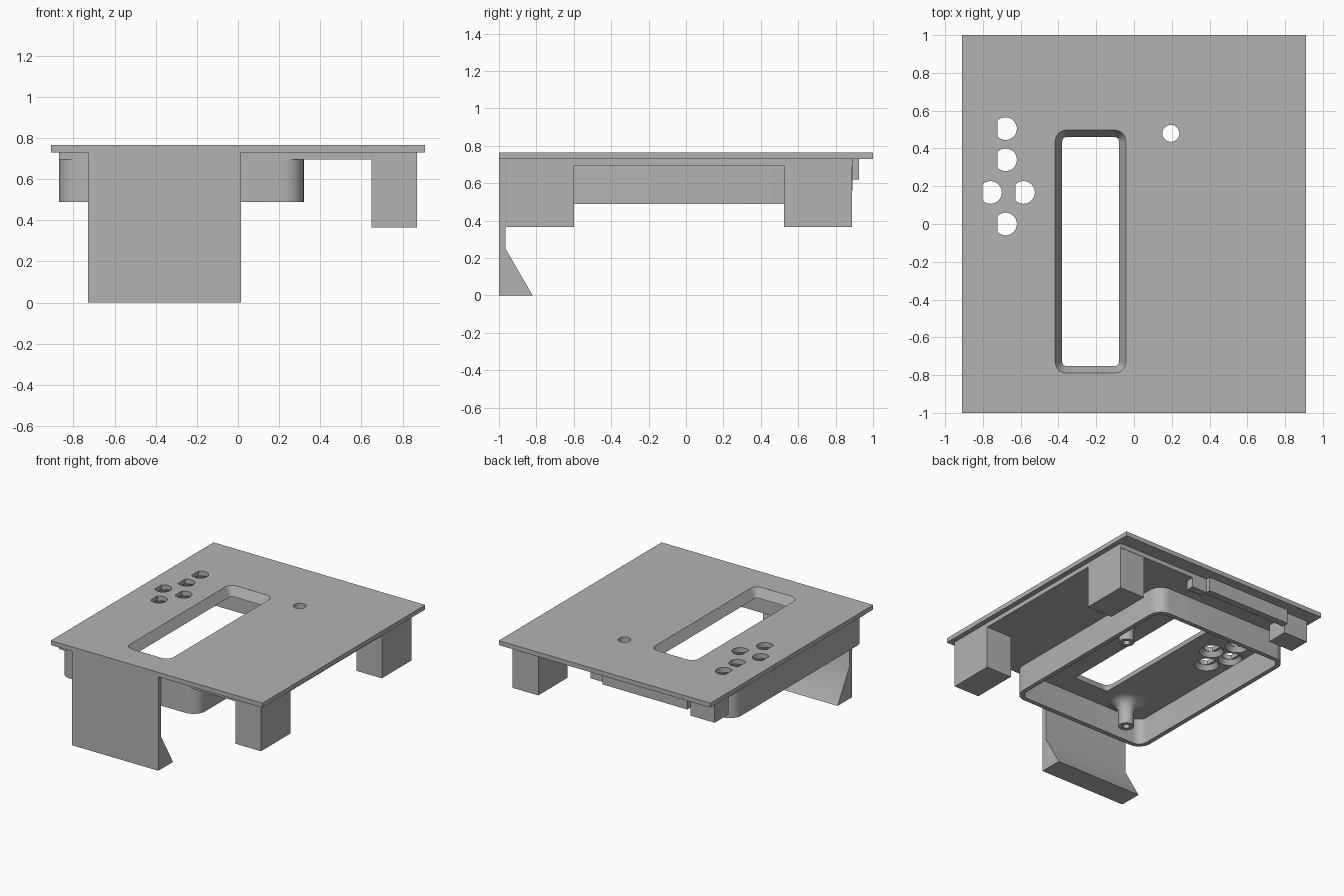
import bpy, bmesh
from math import cos, sin, pi, radians, acos

cube = bpy.data.objects.get("Cube")
if cube:
    bpy.data.objects.remove(cube, do_unlink=True)

grey = bpy.data.materials.new("light_grey")
grey.use_nodes = True
grey.diffuse_color = (0.45, 0.45, 0.45, 1)
grey.node_tree.nodes["Principled BSDF"].inputs["Base Color"].default_value = (0.45, 0.45, 0.45, 1)


def loft(name, rings, closed=False, smooth=None):
    """Skin a series of equal-length rings; cap the ends unless closed on itself."""
    bm = bmesh.new()
    loops = [[bm.verts.new(p) for p in ring] for ring in rings]
    n = len(loops[0])
    pairs = list(zip(loops, loops[1:]))
    if closed:
        pairs.append((loops[-1], loops[0]))
    else:
        bm.faces.new(loops[0])
        bm.faces.new(loops[-1])
    for a, b in pairs:
        for i in range(n):
            j = (i + 1) % n
            bm.faces.new((a[i], a[j], b[j], b[i]))
    bmesh.ops.recalc_face_normals(bm, faces=bm.faces)
    mesh = bpy.data.meshes.new(name)
    bm.to_mesh(mesh)
    bm.free()
    mesh.materials.append(grey)
    obj = bpy.data.objects.new(name, mesh)
    bpy.context.collection.objects.link(obj)
    if smooth:
        select(obj)
        bpy.ops.object.shade_smooth_by_angle(angle=radians(smooth))
    return obj


def select(obj):
    bpy.ops.object.select_all(action='DESELECT')
    obj.select_set(True)
    bpy.context.view_layer.objects.active = obj


def box(name, x0, x1, y0, y1, z0, z1):
    base = [(x0, y0), (x1, y0), (x1, y1), (x0, y1)]
    return loft(name, [[(x, y, z) for x, y in base] for z in (z0, z1)])


def rounded(x0, x1, y0, y1, r, z, steps=8):
    """Rounded rectangle ring at height z."""
    corners = [(x1 - r, y1 - r), (x0 + r, y1 - r), (x0 + r, y0 + r), (x1 - r, y0 + r)]
    return [(cx + r * cos((k + s / steps) * pi / 2), cy + r * sin((k + s / steps) * pi / 2), z)
            for k, (cx, cy) in enumerate(corners) for s in range(steps + 1)]


def circle(x, y, r, z, n=32):
    return [(x + r * cos(2 * pi * i / n), y + r * sin(2 * pi * i / n), z) for i in range(n)]


def d_shape(x, y, r, flat, z, n=24):
    """Circle with its -x side cut off by a straight edge."""
    end = acos(-flat / r)
    return [(x + r * cos(a), y + r * sin(a), z)
            for a in (-end + 2 * end * i / n for i in range(n + 1))]


def cut(targets, cutter):
    for t in targets:
        mod = t.modifiers.new("cut", 'BOOLEAN')
        mod.operation = 'DIFFERENCE'
        mod.solver = 'EXACT'
        mod.object = cutter
        select(t)
        bpy.ops.object.modifier_apply(modifier=mod.name)
    bpy.data.objects.remove(cutter, do_unlink=True)


TOP, MID, LOW = 0.765, 0.73, 0.695

# Cover plate: wide top sheet with a smaller layer beneath
top_plate = box("top_plate", -0.91, 0.91, -1, 1, MID, TOP)
inner_plate = box("inner_plate", -0.87, 0.87, -0.96, 0.89, LOW, MID)
plates = [top_plate, inner_plate]

# Sloped-edge window; the ring grows steadily past both faces
def window_ring(z):
    g = 0.037 * (z - LOW) / (TOP - LOW)
    return rounded(-0.38 - g, -0.08 + g, -0.752 - g, 0.46 + g, 0.022 + g, z)

cut(plates, loft("window_cutter", [window_ring(LOW - 0.02), window_ring(TOP + 0.02)]))

# Round indicator hole
cut(plates, loft("hole_cutter", [circle(0.195, 0.48, 0.045, z) for z in (0.6, 0.8)]))

# D-shaped button holes, widened from below
for x, y in [(-0.68, 0.505), (-0.68, 0.34), (-0.68, 0.0), (-0.76, 0.167), (-0.585, 0.167)]:
    cut(plates, loft("button_cutter", [d_shape(x, y, 0.06, 0.043, z) for z in (0.6, 0.8)]))
    cut([inner_plate], loft("flare_cutter", [circle(x, y, 0.095, LOW - 0.01),
                                             circle(x, y, 0.06, MID + 0.005)]))

# Rounded skirt wall under the plate
W = 0.035
outer = [rounded(-0.87, 0.32, -0.96, 0.66, 0.1, z) for z in (0.49, LOW)]
inner = [rounded(-0.87 + W, 0.32 - W, -0.96 + W, 0.66 - W, 0.1 - W, z) for z in (LOW, 0.49)]
loft("skirt_wall", outer + inner, closed=True, smooth=30)

# Front panel with wedge lip along its lower inside edge
profile = [(-1, 0), (-0.82, 0), (-0.965, 0.25), (-0.965, MID), (-1, MID)]
loft("front_panel", [[(x, y, z) for y, z in profile] for x in (-0.73, 0.015)], smooth=32)

# Legs on the left side
for name, y in (("front_leg", -0.96), ("back_leg", 0.525)):
    box(name, 0.65, 0.87, y, y + 0.362, 0.365, LOW)

# Back corner block, latch bar and latch stop
box("corner_block", -0.87, -0.66, 0.72, 0.89, 0.56, LOW)
box("latch_bar", -0.66, 0.07, 0.87, 0.925, 0.62, MID)
box("latch_stop", 0.07, 0.2, 0.83, 0.89, 0.62, LOW)

# Screw posts with flared feet and a blind bore
for name, x, y in (("front_post", -0.59, -0.79), ("back_post", 0.18, 0.13)):
    flare = [(0.055 + 0.09 * (1 - sin(a)), LOW - 0.1 * (1 - cos(a)))
             for a in (i * pi / 12 for i in range(7))]
    shape = flare + [(0.055, 0.5), (0.025, 0.5), (0.025, 0.6)]
    loft(name, [circle(x, y, r, z) for r, z in shape], smooth=30)
